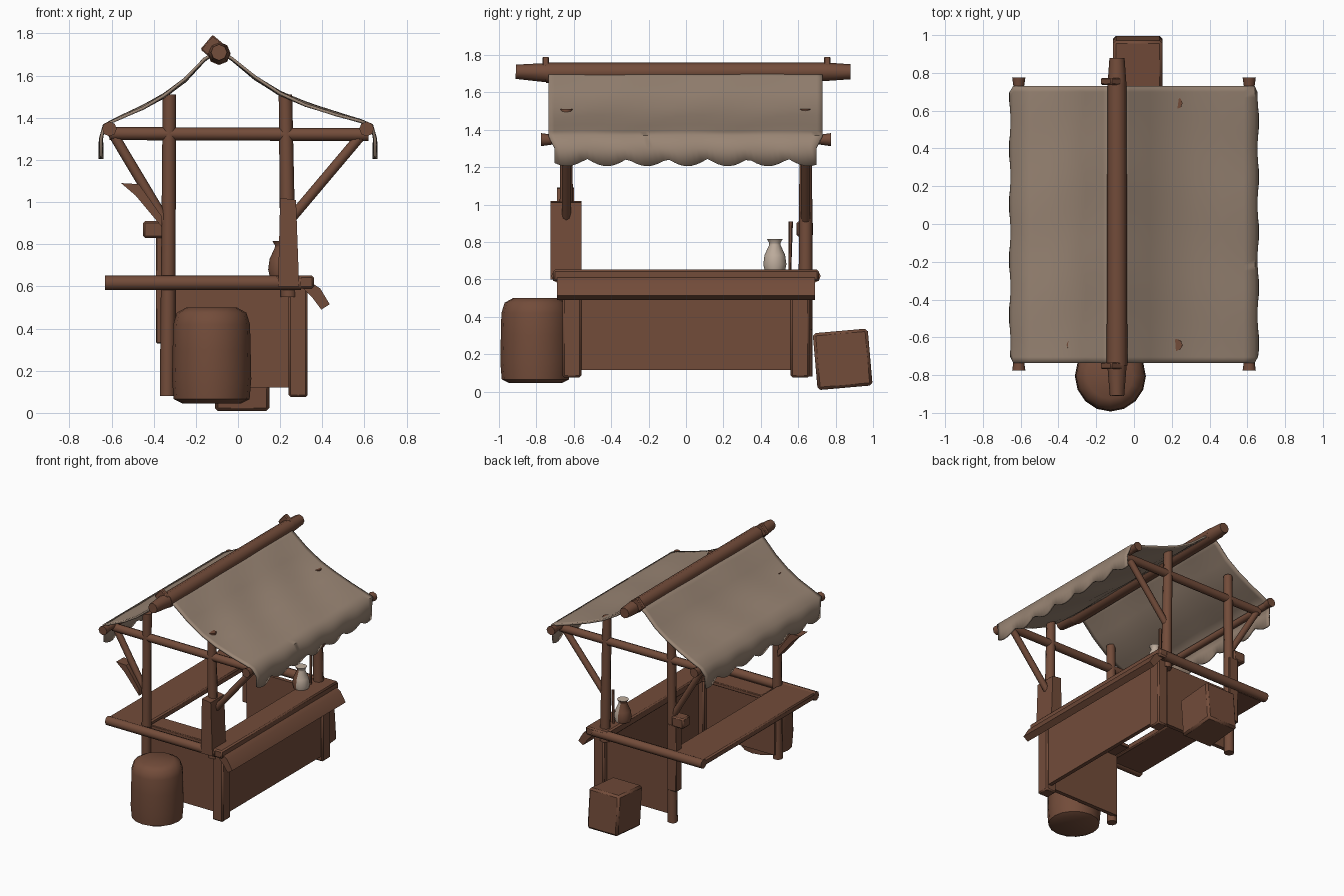
import bpy, bmesh, math
from mathutils import Vector, Matrix

if "Cube" in bpy.data.objects:
    bpy.data.objects.remove(bpy.data.objects["Cube"])


def material(name, rgb):
    m = bpy.data.materials.new(name)
    m.diffuse_color = (*rgb, 1)
    m.use_nodes = True
    m.node_tree.nodes["Principled BSDF"].inputs["Base Color"].default_value = m.diffuse_color
    return m


WOOD = material("brown wood", (0.17, 0.072, 0.042))
CLOTH = material("tan canvas", (0.32, 0.235, 0.175))
CLAY = material("pale clay", (0.52, 0.42, 0.34))


def finish(name, bm, mat, angle=40):
    bmesh.ops.recalc_face_normals(bm, faces=bm.faces)
    me = bpy.data.meshes.new(name)
    bm.to_mesh(me)
    bm.free()
    for p in me.polygons:
        p.use_smooth = True
    me.set_sharp_from_angle(angle=math.radians(angle))
    me.materials.append(mat)
    ob = bpy.data.objects.new(name, me)
    bpy.context.collection.objects.link(ob)
    return ob


def log(name, a, b, r1, r2=None, sides=8):
    """Round pole between two points."""
    a, b = Vector(a), Vector(b)
    bm = bmesh.new()
    mat = Matrix.Translation((a + b) / 2) @ (b - a).to_track_quat('Z', 'Y').to_matrix().to_4x4()
    bmesh.ops.create_cone(bm, cap_ends=True, segments=sides, radius1=r1,
                          radius2=r1 if r2 is None else r2, depth=(b - a).length, matrix=mat)
    return finish(name, bm, WOOD, 50)


def box(name, lo, hi, rot=0, bev=0.01, axis='X'):
    """Box from two corners, softly bevelled, optionally turned about its centre."""
    lo, hi = Vector(lo), Vector(hi)
    bm = bmesh.new()
    mat = Matrix.Translation((lo + hi) / 2) @ Matrix.Rotation(math.radians(rot), 4, axis) @ Matrix.Diagonal((*(hi - lo), 1))
    bmesh.ops.create_cube(bm, size=1, matrix=mat)
    if bev:
        bmesh.ops.bevel(bm, geom=bm.edges[:], offset=bev, segments=1, affect='EDGES')
    return finish(name, bm, WOOD)


def prism(name, pts, y0, y1):
    """x-z outline pushed along y."""
    bm = bmesh.new()
    f = bm.faces.new([bm.verts.new((x, y0, z)) for x, z in pts])
    r = bmesh.ops.extrude_face_region(bm, geom=[f])
    bmesh.ops.translate(bm, verts=[v for v in r["geom"] if isinstance(v, bmesh.types.BMVert)],
                        vec=(0, y1 - y0, 0))
    return finish(name, bm, WOOD)


def lathe(name, prof, x, y, n, mat):
    bm = bmesh.new()
    rings = [[bm.verts.new((x + r * math.cos(2 * math.pi * i / n), y + r * math.sin(2 * math.pi * i / n), z))
              for i in range(n)] for r, z in prof]
    for a, b in zip(rings, rings[1:]):
        for i in range(n):
            bm.faces.new((a[i], a[(i + 1) % n], b[(i + 1) % n], b[i]))
    bm.faces.new(rings[0])
    bm.faces.new(rings[-1])
    return finish(name, bm, mat, 55)


# Canopy: sagging cloth on each side of the ridge, ending in a scalloped valance
def canopy(name, prof, edge):
    bm = bmesh.new()
    n = 48
    cols = []
    for i in range(n + 1):
        t = i / n
        y = -0.735 + 1.465 * t
        col = []
        for k, (x, z) in enumerate(prof):
            wave = 0.006 * math.sin(t * 17 + k) * math.sin(k * math.pi / (len(prof) - 1))
            col.append(bm.verts.new((x, y, z + wave)))
        yv = y * 0.955
        scallop = abs(math.sin(math.pi * (t * 6.5 + 0.2)))
        flutter = 0.006 * math.sin(t * 30)
        col.append(bm.verts.new((edge + flutter * 0.5, yv, 1.30)))
        col.append(bm.verts.new((edge + flutter, yv, 1.245 - 0.04 * scallop)))
        cols.append(col)
    for a, b in zip(cols, cols[1:]):
        for k in range(len(a) - 1):
            bm.faces.new((a[k], a[k + 1], b[k + 1], b[k]))
    ob = finish(name, bm, CLOTH, 60)
    m = ob.modifiers.new("thickness", 'SOLIDIFY')
    m.thickness = 0.014
    m.offset = 0


canopy("canopy_right", [(-0.09, 1.715), (-0.03, 1.68), (0.08, 1.59), (0.2, 1.515), (0.32, 1.465),
                        (0.46, 1.42), (0.58, 1.385), (0.635, 1.365)], 0.65)
canopy("canopy_left", [(-0.1, 1.715), (-0.16, 1.675), (-0.25, 1.58), (-0.35, 1.505), (-0.45, 1.45),
                       (-0.55, 1.405), (-0.635, 1.365)], -0.65)

# Ridge pole with tapered ends and lashing blocks
log("ridge_pole", (-0.09, -0.75, 1.705), (-0.09, 0.75, 1.71), 0.055, 0.05)
log("ridge_tip_front", (-0.09, -0.91, 1.71), (-0.09, -0.74, 1.705), 0.038, 0.052)
log("ridge_tip_back", (-0.09, 0.74, 1.71), (-0.09, 0.88, 1.71), 0.05, 0.04)
for y in (-0.75, 0.755):
    box("ridge_block", (-0.16, y - 0.018, 1.685), (-0.07, y + 0.018, 1.775), 40, 0.006, 'Y')

# Eave poles with end knobs
for x in (-0.61, 0.61):
    log("eave_pole", (x, -0.74, 1.345), (x, 0.74, 1.345), 0.025)
    for s in (-1, 1):
        log("eave_knob", (x, s * 0.72, 1.347), (x, s * 0.775, 1.347), 0.027, 0.035)

# End frames: posts, cross beams, braces, counter beams, side panels
for s in (-1, 1):
    y = s * 0.64
    log("left_post", (-0.335, y, 0.08), (-0.325, y, 1.51), 0.036, 0.032)
    log("right_post", (0.24, y, 0.55), (0.225, y, 1.51), 0.038, 0.032)
    box("right_leg", (0.24, s * 0.61 - 0.05, 0.075), (0.33, s * 0.61 + 0.05, 0.6))
    log("cross_beam", (-0.61, y, 1.325), (0.62, y, 1.32), 0.031, 0.031)
    log("right_brace", (0.6, y, 1.335), (0.25, y, 0.92), 0.024)
    log("left_brace", (-0.6, y, 1.335), (-0.34, y, 0.9), 0.024)
    log("end_beam", (-0.63, s * 0.685, 0.617), (0.3, s * 0.685, 0.617), 0.035)
    box("end_panel", (-0.34, s * 0.605 - 0.015, 0.12), (0.28, s * 0.605 + 0.015, 0.6), bev=0)

# Counters and serving-side panel
box("left_counter", (-0.63, -0.71, 0.595), (-0.34, 0.71, 0.645))
box("right_counter", (0.18, -0.71, 0.59), (0.36, 0.71, 0.652))
prism("counter_lip", [(0.3, 0.6), (0.36, 0.61), (0.39, 0.59), (0.435, 0.515), (0.395, 0.49), (0.35, 0.55)], -0.69, 0.69)
box("front_panel", (0.285, -0.62, 0.115), (0.315, 0.63, 0.6), bev=0)
box("end_shelf", (-0.33, -0.6, 0.6), (0.19, -0.45, 0.63), bev=0.005)

# Sleeves and boards fixed to the posts
prism("post_sleeve_front", [(0.19, 0.6), (0.29, 0.6), (0.275, 1.01), (0.2, 1.02)], -0.725, -0.56)
box("post_sleeve_back", (-0.39, 0.605, 0.33), (-0.31, 0.675, 0.84), bev=0.005)
box("post_block", (-0.45, 0.59, 0.83), (-0.35, 0.68, 0.91))
prism("arrow_board", [(-0.555, 1.09), (-0.47, 1.085), (-0.36, 0.93), (-0.36, 0.88), (-0.485, 1.03)], -0.69, -0.6)

# Jar, pale on the serving side, and a thin upright utensil
jar = lathe("jar", [(0.055, 0.65), (0.062, 0.68), (0.055, 0.73), (0.03, 0.785), (0.03, 0.795), (0.042, 0.815)],
            0.205, 0.475, 12, CLAY)
jar.data.materials.append(WOOD)
for p in jar.data.polygons:
    p.material_index = 1 if p.center.x < 0.2 else 0
log("utensil", (0.23, 0.555, 0.65), (0.23, 0.56, 0.91), 0.008, 0.012, 6)

# Barrel-shaped sack in front, crate behind
lathe("sack", [(0.14, 0.045), (0.18, 0.065), (0.188, 0.16), (0.185, 0.3), (0.182, 0.42), (0.165, 0.475), (0.12, 0.5)],
      -0.125, -0.805, 16, WOOD)
box("crate", (-0.11, 0.69, 0.02), (0.15, 0.985, 0.325), 5, 0.015)
